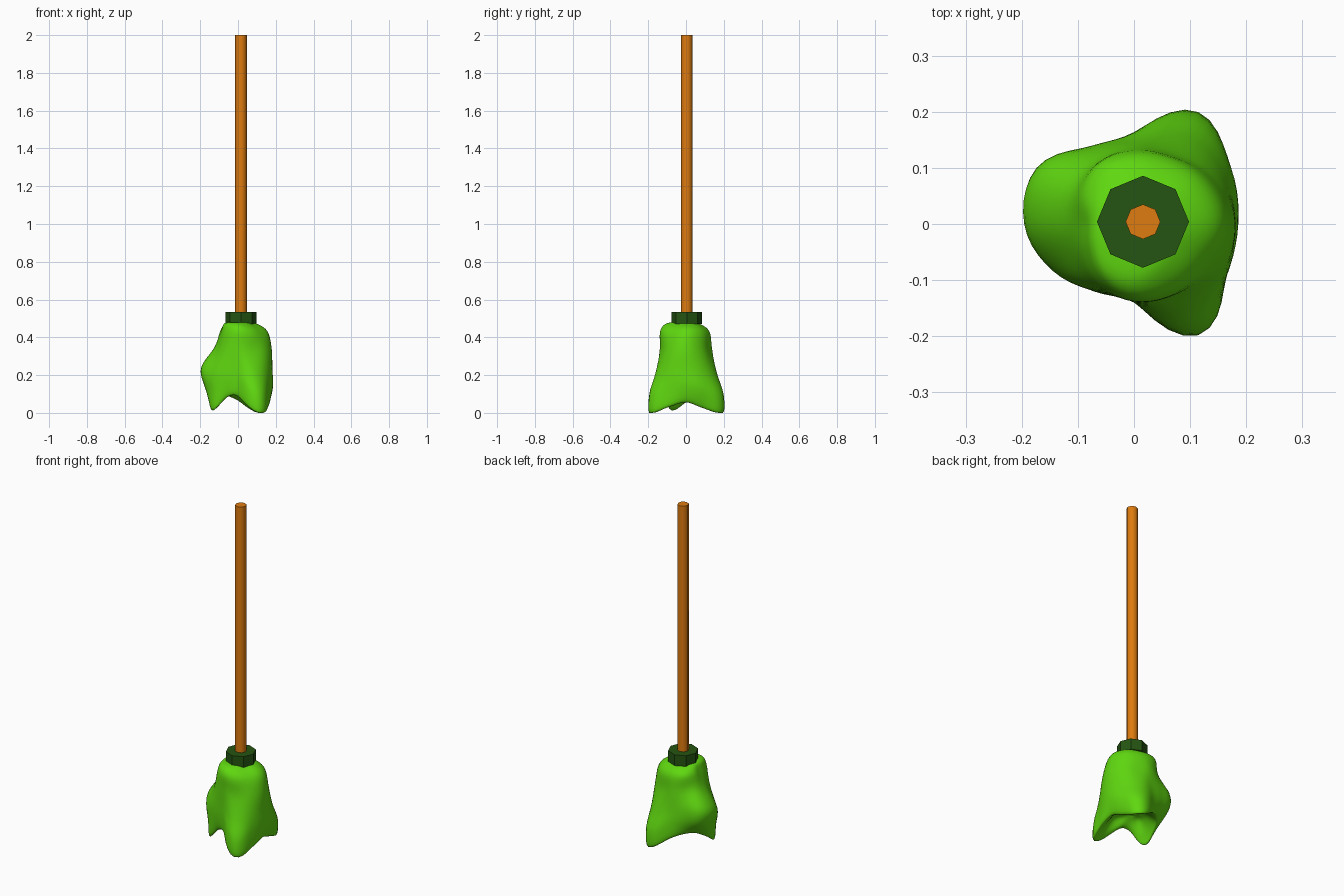
import bpy, bmesh, math

if "Cube" in bpy.data.objects:
    bpy.data.objects.remove(bpy.data.objects["Cube"])

CX, CY = 0.016, 0.004      # axis of the stick


def material(name, rgb):
    m = bpy.data.materials.new(name)
    m.diffuse_color = (*rgb, 1)
    m.use_nodes = True
    m.node_tree.nodes["Principled BSDF"].inputs["Base Color"].default_value = m.diffuse_color
    return m


GREEN = material("bright_green", (0.115, 0.68, 0.005))
DARK = material("dark_green", (0.018, 0.09, 0.006))
ORANGE = material("orange", (0.73, 0.2, 0.005))


def prism(name, r, z0, z1, mat, smooth):
    bpy.ops.mesh.primitive_cylinder_add(vertices=8, radius=r, depth=z1 - z0,
                                        location=(CX, CY, (z0 + z1) / 2))
    ob = bpy.context.object
    ob.name = name
    ob.data.materials.append(mat)
    if smooth:
        bpy.ops.object.shade_smooth_by_angle(angle=math.radians(50))
    return ob


def spline(a, b, c, d, t):
    # Catmull-Rom interpolation of one value
    return b + 0.5 * t * (c - a + t * (2*a - 5*b + 4*c - d + t * (3*(b - c) + d - a)))


def around(vals, u):
    n, i = len(vals), int(u)
    return spline(vals[i - 1], vals[i % n], vals[(i + 1) % n], vals[(i + 2) % n], u - i)


# Stick and octagonal collar
prism("stick", 0.031, 0.5, 2.0, ORANGE, True)
prism("collar", 0.082, 0.47, 0.535, DARK, False)

# Bristle head: radius at every 30 degrees (from +x), from hem up to shoulder
HEM_Z = [.06, .03, .0, .07, .10, .10, .06, .015, .09, .095, .0, .035]
LEVELS = [
    (0.00, [.165, .175, .225, .16, .135, .135, .14, .155, .125, .135, .225, .185]),
    (0.20, [.185, .20, .225, .162, .158, .19, .178, .162, .138, .14, .222, .19]),
    (0.42, [.182, .185, .185, .15, .155, .195, .193, .165, .138, .138, .185, .185]),
    (0.68, [.178, .165, .145, .137, .13, .13, .125, .125, .13, .137, .15, .17]),
    (0.90, [.155, .145, .13, .122, .12, .105, .09, .10, .12, .135, .14, .14]),
    (1.00, [.09, .085, .07, .065, .065, .07, .07, .08, .095, .10, .09, .08]),
]
TOP, SIDES, STEPS = 0.475, 60, 5

bm = bmesh.new()
rings = []
for s in range(SIDES):
    u, a = s * 12 / SIDES, 2 * math.pi * s / SIDES
    hem, r0 = around(HEM_Z, u), around(LEVELS[0][1], u)
    # Profile: hollow underside, hem, outer wall, shoulder
    prof = [(0.04, 0.135), (0.5 * r0, 0.12), (0.8 * r0, 0.55 * hem + 0.04)]
    prof += [(around(r, u), hem + (TOP - hem) * t) for t, r in LEVELS]
    prof.append((0.03, 0.48))
    pts = [prof[0]] + prof + [prof[-1]]
    line = []
    for k in range(len(prof) - 1):
        line += [tuple(spline(*(pts[k + j][c] for j in range(4)), i / STEPS)
                       for c in (0, 1)) for i in range(STEPS)]
    line.append(prof[-1])
    rings.append([bm.verts.new((r * math.cos(a), r * math.sin(a), max(0, z)))
                  for r, z in line])
for s in range(SIDES):
    p, q = rings[s - 1], rings[s]
    for k in range(len(p) - 1):
        bm.faces.new((p[k], q[k], q[k + 1], p[k + 1]))
bm.faces.new([c[0] for c in rings])
bm.faces.new([c[-1] for c in rings])
bmesh.ops.recalc_face_normals(bm, faces=bm.faces)
mesh = bpy.data.meshes.new("bristle_head")
bm.to_mesh(mesh)
bm.free()
mesh.shade_smooth()
mesh.materials.append(GREEN)
head = bpy.data.objects.new("bristle_head", mesh)
bpy.context.collection.objects.link(head)
